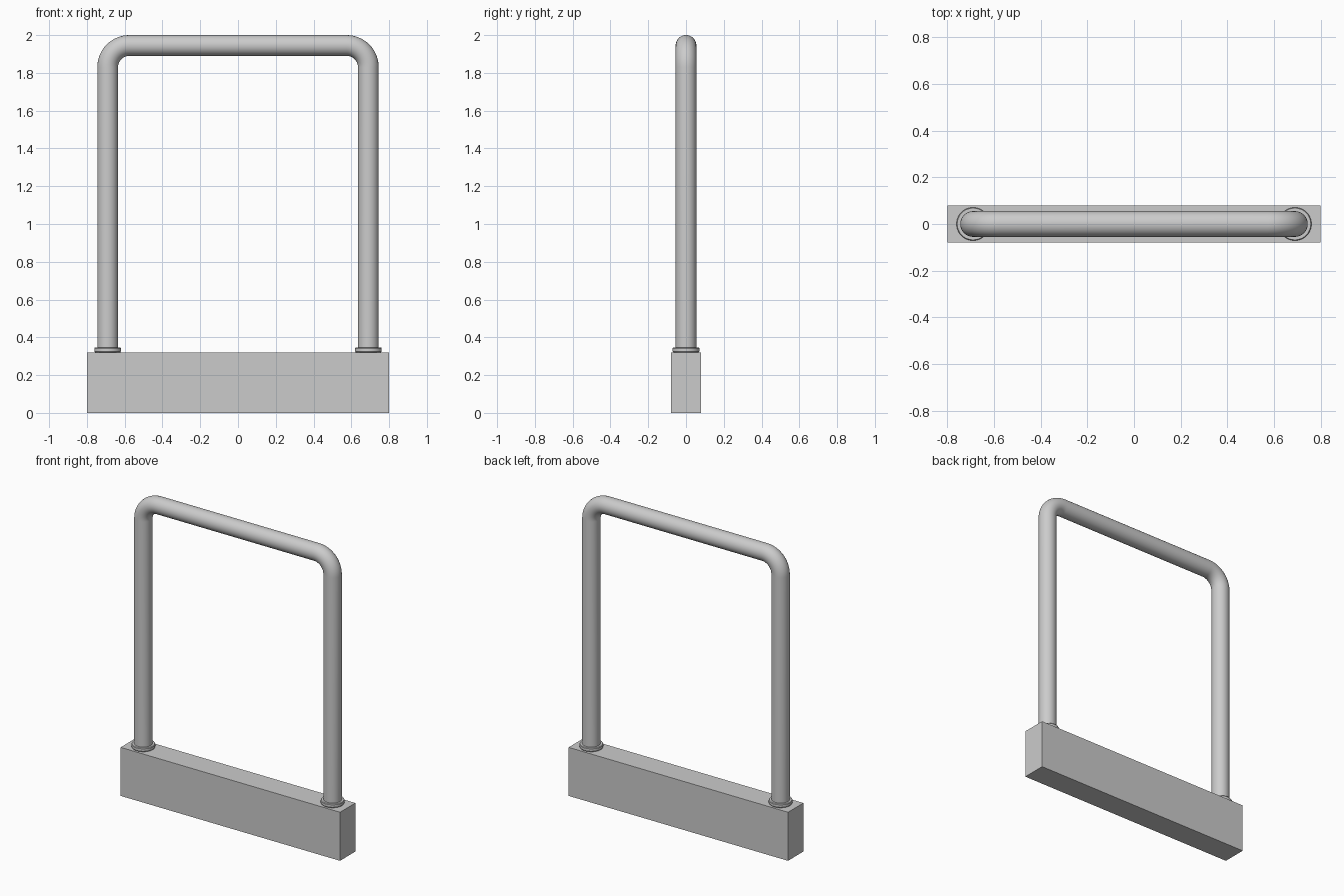
import bpy, bmesh, math

if "Cube" in bpy.data.objects:
    bpy.data.objects.remove(bpy.data.objects["Cube"])

TUBE_R = 0.055
LEG_X = 0.69
TOP_Z = 2.0 - TUBE_R
BEND_R = 0.115
BASE_TOP = 0.32


def smooth(obj):
    bpy.ops.object.select_all(action='DESELECT')
    obj.select_set(True)
    bpy.context.view_layer.objects.active = obj
    bpy.ops.object.shade_smooth_by_angle(angle=math.radians(35))


def mesh_object(name, bm):
    bmesh.ops.recalc_face_normals(bm, faces=bm.faces)
    mesh = bpy.data.meshes.new(name)
    bm.to_mesh(mesh)
    bm.free()
    obj = bpy.data.objects.new(name, mesh)
    bpy.context.collection.objects.link(obj)
    return obj


def sweep(name, path, radius, sides=40):
    """Tube along (x, z, tangent angle) stations in the xz plane."""
    bm = bmesh.new()
    rings = []
    for x, z, a in path:
        nx, nz = -math.sin(a), math.cos(a)
        ring = []
        for i in range(sides):
            t = 2 * math.pi * i / sides
            c, s = radius * math.cos(t), radius * math.sin(t)
            ring.append(bm.verts.new((x + c * nx, s, z + c * nz)))
        rings.append(ring)
    for lo, hi in zip(rings, rings[1:]):
        for i in range(sides):
            j = (i + 1) % sides
            bm.faces.new((lo[i], lo[j], hi[j], hi[i]))
    bm.faces.new(rings[0])
    bm.faces.new(rings[-1])
    return mesh_object(name, bm)


def lathe(name, profile, x, sides=48):
    """Closed (radius, z) profile spun about a vertical axis at x."""
    bm = bmesh.new()
    verts = [bm.verts.new((x + r, 0, z)) for r, z in profile]
    edges = [bm.edges.new((v, verts[(i + 1) % len(verts)])) for i, v in enumerate(verts)]
    bmesh.ops.spin(bm, geom=verts + edges, cent=(x, 0, 0), axis=(0, 0, 1),
                   angle=2 * math.pi, steps=sides)
    bmesh.ops.remove_doubles(bm, verts=bm.verts, dist=1e-5)
    return mesh_object(name, bm)


# Rectangular base block
bpy.ops.mesh.primitive_cube_add(size=1, location=(0, 0, BASE_TOP / 2))
base = bpy.context.object
base.name = "base_block"
base.scale = (1.6, 0.16, BASE_TOP)
bpy.ops.object.transform_apply(location=False, rotation=False, scale=True)

# Bent tube: up the left leg, across the top and down the right leg
steps = 14
path = [(-LEG_X, BASE_TOP, math.pi / 2)]
for side in (-1, 1):
    for i in range(steps + 1):
        t = math.pi / 2 * i / steps
        a = math.pi - t if side < 0 else math.pi / 2 - t
        path.append((side * (LEG_X - BEND_R) + BEND_R * math.cos(a),
                     TOP_Z - BEND_R + BEND_R * math.sin(a), a - math.pi / 2))
path.append((LEG_X, BASE_TOP, -math.pi / 2))
smooth(sweep("hoop_tube", path, TUBE_R))

# Collar rings where the legs meet the base
collar = [(0.050, BASE_TOP), (0.066, BASE_TOP), (0.071, BASE_TOP + 0.006),
          (0.071, BASE_TOP + 0.022), (0.068, BASE_TOP + 0.026), (0.050, BASE_TOP + 0.026)]
for side, label in ((-1, "left"), (1, "right")):
    smooth(lathe(label + "_collar", collar, side * LEG_X))
